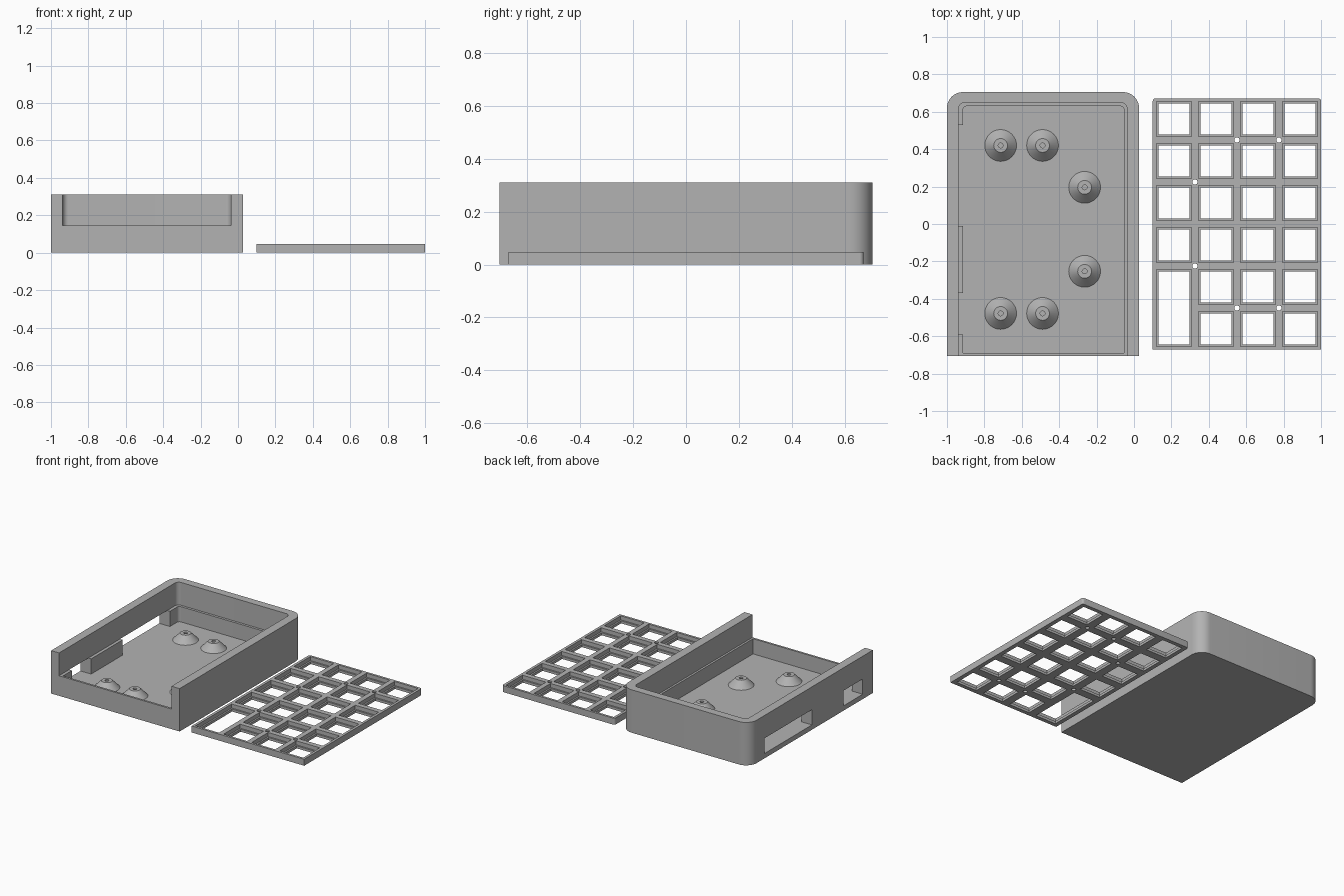
import bpy, bmesh, math

if "Cube" in bpy.data.objects:
    bpy.data.objects.remove(bpy.data.objects["Cube"])

grey = bpy.data.materials.new("plain grey")
grey.diffuse_color = (0.45, 0.45, 0.45, 1)
grey.use_nodes = True
grey.node_tree.nodes["Principled BSDF"].inputs["Base Color"].default_value = grey.diffuse_color


def make_object(name, bm):
    bmesh.ops.recalc_face_normals(bm, faces=bm.faces[:])
    mesh = bpy.data.meshes.new(name)
    bm.to_mesh(mesh)
    bm.free()
    mesh.materials.append(grey)
    obj = bpy.data.objects.new(name, mesh)
    bpy.context.collection.objects.link(obj)
    return obj


def prism(bm, outline, z0, z1):
    """Closed upright prism over an outline."""
    low = [bm.verts.new((x, y, z0)) for x, y in outline]
    top = [bm.verts.new((x, y, z1)) for x, y in outline]
    bm.faces.new(low[::-1])
    bm.faces.new(top)
    n = len(low)
    for i in range(n):
        j = (i + 1) % n
        bm.faces.new((low[i], low[j], top[j], top[i]))


def rect(x0, x1, y0, y1, r=0.0, steps=12):
    """Rectangle whose two back corners are rounded by r."""
    pts = [(x0, y0), (x1, y0)]
    if r == 0:
        return pts + [(x1, y1), (x0, y1)]
    for cx, start in ((x1 - r, 0), (x0 + r, math.pi / 2)):
        for i in range(steps + 1):
            a = start + i / steps * math.pi / 2
            pts.append((cx + r * math.cos(a), y1 - r + r * math.sin(a)))
    return pts


def circle(cx, cy, r, n=24):
    return [(cx + r * math.cos(2 * math.pi * i / n),
             cy + r * math.sin(2 * math.pi * i / n)) for i in range(n)]


def solid(name, prisms):
    bm = bmesh.new()
    for outline, z0, z1 in prisms:
        prism(bm, outline, z0, z1)
    return make_object(name, bm)


def cut(obj, prisms):
    """Subtract a set of separate prisms."""
    cutter = solid("cutter", prisms)
    cutter.hide_render = True
    mod = obj.modifiers.new("cut", "BOOLEAN")
    mod.operation = "DIFFERENCE"
    mod.solver = "EXACT"
    mod.object = cutter
    bpy.context.view_layer.objects.active = obj
    bpy.ops.object.modifier_apply(modifier=mod.name)
    bpy.data.objects.remove(cutter)


def smooth(obj):
    bpy.ops.object.select_all(action="DESELECT")
    obj.select_set(True)
    bpy.context.view_layer.objects.active = obj
    bpy.ops.object.shade_smooth_by_angle(angle=math.radians(30))


FLOOR, LEDGE, RIM = 0.035, 0.145, 0.31

# Tray with rounded back corners, stepped cavity and open upper front
tray = solid("tray", [(rect(-1, 0.027, -0.705, 0.705, 0.085), 0, RIM)])
cut(tray, [(rect(-0.937, -0.038, -0.8, 0.648, 0.03), LEDGE, 0.4)])
cut(tray, [(rect(-0.915, -0.053, -0.69, 0.63, 0.02), FLOOR, 0.2)])
# Two side windows through the left wall
cut(tray, [(rect(-1.1, -0.85, y0, y1), FLOOR, LEDGE)
           for y0, y1 in ((-0.01, 0.53), (-0.59, -0.37))])
smooth(tray)

# Conical screw posts on the floor
for x, y in ((-0.713, 0.42), (-0.489, 0.42), (-0.264, 0.196),
             (-0.713, -0.478), (-0.489, -0.478), (-0.264, -0.253)):
    bm = bmesh.new()
    profile = [(0.085, FLOOR), (0.037, 0.085), (0.013, 0.085), (0.013, FLOOR)]
    rings = []
    for r, z in profile:
        rings.append([bm.verts.new((px, py, z)) for px, py in circle(x, y, r, 32)])
    for k in range(4):
        a, b = rings[k], rings[(k + 1) % 4]
        for i in range(32):
            j = (i + 1) % 32
            bm.faces.new((a[i], a[j], b[j], b[i]))
    smooth(make_object("screw_post", bm))

# Key plate: stepped square openings, one of double length
PITCH, HOLE, RECESS = 0.2245, 0.0825, 0.094
cells = []
for col in range(4):
    for row in range(6):
        cx, cy = 0.55 + (col - 1.5) * PITCH, (row - 2.5) * PITCH
        if col == 0 and row == 0:
            cells.append((cx, cy + PITCH / 2, PITCH / 2))
        elif col > 0 or row > 1:
            cells.append((cx, cy, 0))


def openings(half, z0):
    return [(rect(x - half, x + half, y - half - e, y + half + e), z0, 0.1)
            for x, y, e in cells]


plate = solid("key_plate", [(rect(0.1, 1, -0.672, 0.672, 0.015, 6), 0, 0.047)])
cut(plate, openings(RECESS, 0.018))
cut(plate, openings(HOLE, -0.1))
# Screw holes where the ribs cross
cut(plate, [(circle(0.55 + i * PITCH, j * PITCH, 0.014, 20), -0.1, 0.1)
            for i, j in ((0, 2), (1, 2), (-1, 1), (-1, -1), (0, -2), (1, -2))])
smooth(plate)
